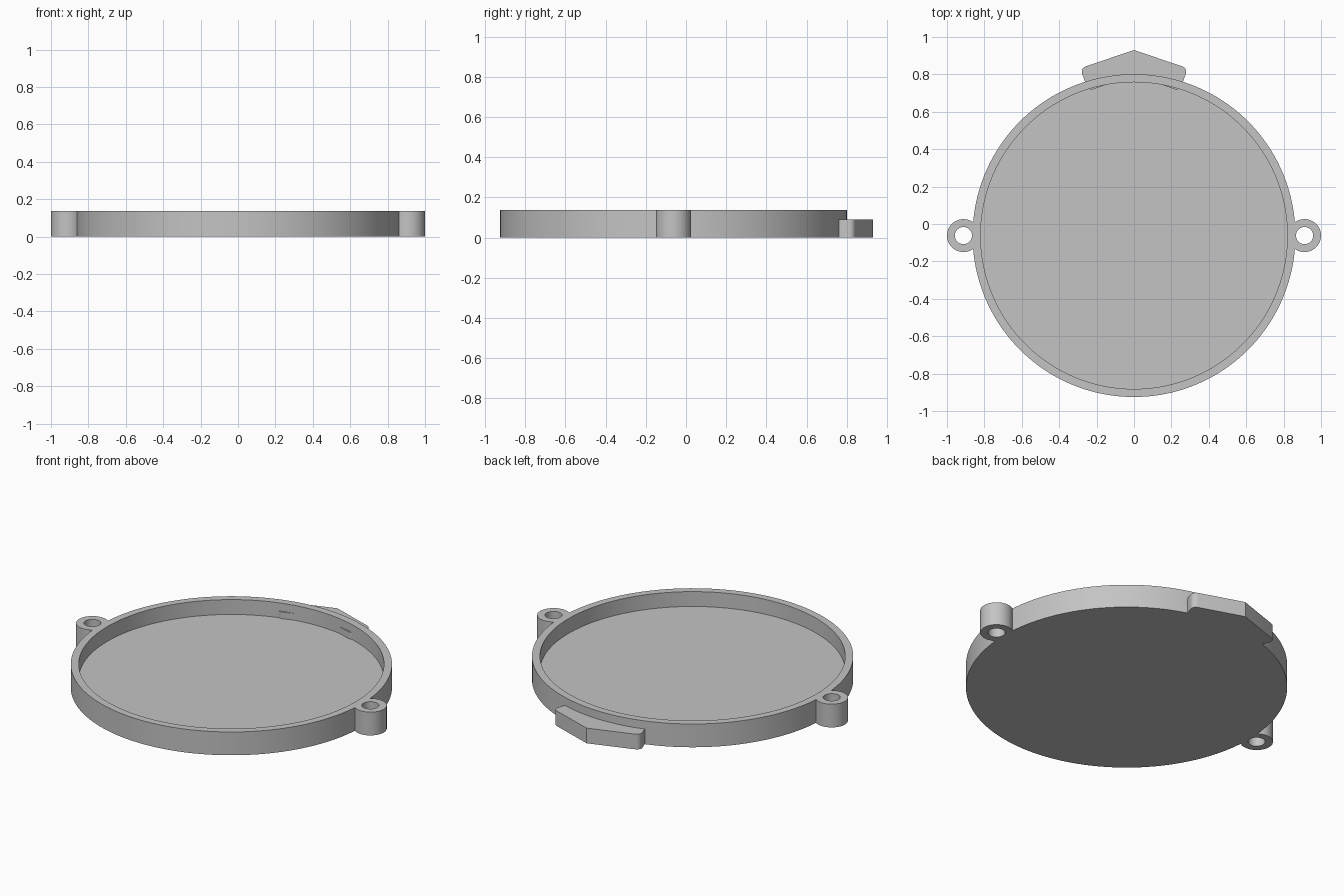
import bpy
import bmesh
from math import radians
from mathutils import Vector

CENTRE_Y = -0.062
HEIGHT = 0.138
SEGMENTS = 160

cube = bpy.data.objects.get("Cube")
if cube:
    bpy.data.objects.remove(cube, do_unlink=True)

grey = bpy.data.materials.new("plain grey")
grey.use_nodes = True
colour = (0.55, 0.55, 0.55, 1)
grey.diffuse_color = colour
grey.node_tree.nodes["Principled BSDF"].inputs["Base Color"].default_value = colour


def cylinder(name, x, radius, bottom, top, segments):
    bpy.ops.mesh.primitive_cylinder_add(
        vertices=segments, radius=radius, depth=top - bottom,
        location=(x, CENTRE_Y, (bottom + top) / 2))
    obj = bpy.context.object
    obj.name = name
    obj.data.materials.append(grey)
    return obj


def prism(name, outline, top, rounding):
    """Extrude an outline up from the ground and round its upright edges."""
    bm = bmesh.new()
    face = bm.faces.new([bm.verts.new((x, y, 0)) for x, y in outline])
    raised = bmesh.ops.extrude_face_region(bm, geom=[face])["geom"]
    bmesh.ops.translate(bm, vec=Vector((0, 0, top)),
                        verts=[v for v in raised if isinstance(v, bmesh.types.BMVert)])
    upright = [e for e in bm.edges
               if abs(e.verts[0].co.z - e.verts[1].co.z) > top / 2
               and abs(e.verts[0].co.x) > 0.1]
    bmesh.ops.bevel(bm, geom=upright, offset=rounding, segments=6,
                    profile=0.5, affect='EDGES')
    bmesh.ops.recalc_face_normals(bm, faces=bm.faces[:])
    mesh = bpy.data.meshes.new(name)
    bm.to_mesh(mesh)
    bm.free()
    mesh.materials.append(grey)
    obj = bpy.data.objects.new(name, mesh)
    bpy.context.collection.objects.link(obj)
    return obj


def combine(target, other, operation):
    mod = target.modifiers.new(operation.lower(), 'BOOLEAN')
    mod.operation = operation
    mod.solver = 'EXACT'
    mod.object = other
    bpy.context.view_layer.objects.active = target
    bpy.ops.object.modifier_apply(modifier=mod.name)
    bpy.data.objects.remove(other, do_unlink=True)


# Round tray with a side lug on each side
tray = cylinder("tray", 0, 0.863, 0, HEIGHT, SEGMENTS)
for side in (-1, 1):
    combine(tray, cylinder("lug", side * 0.912, 0.088, 0, HEIGHT, 48), 'UNION')

# Recess above the floor
combine(tray, cylinder("recess", 0, 0.82, 0.05, HEIGHT + 0.1, SEGMENTS), 'DIFFERENCE')

# Screw holes through the lugs
for side in (-1, 1):
    combine(tray, cylinder("screw_hole", side * 0.912, 0.046, -0.1, HEIGHT + 0.1, 32),
            'DIFFERENCE')

# Chevron tab at the back, poking slightly through the wall
half = [(0.287, 0.833), (0.245, 0.711)]
outline = [(0, 0.93)] + half + [(0, 0.797)] + [(-x, y) for x, y in reversed(half)]
combine(tray, prism("back_tab", outline, 0.09, 0.03), 'UNION')

# Smooth round walls with crisp rims
bpy.ops.object.select_all(action='DESELECT')
tray.select_set(True)
bpy.context.view_layer.objects.active = tray
bpy.ops.object.shade_smooth_by_angle(angle=radians(25))
